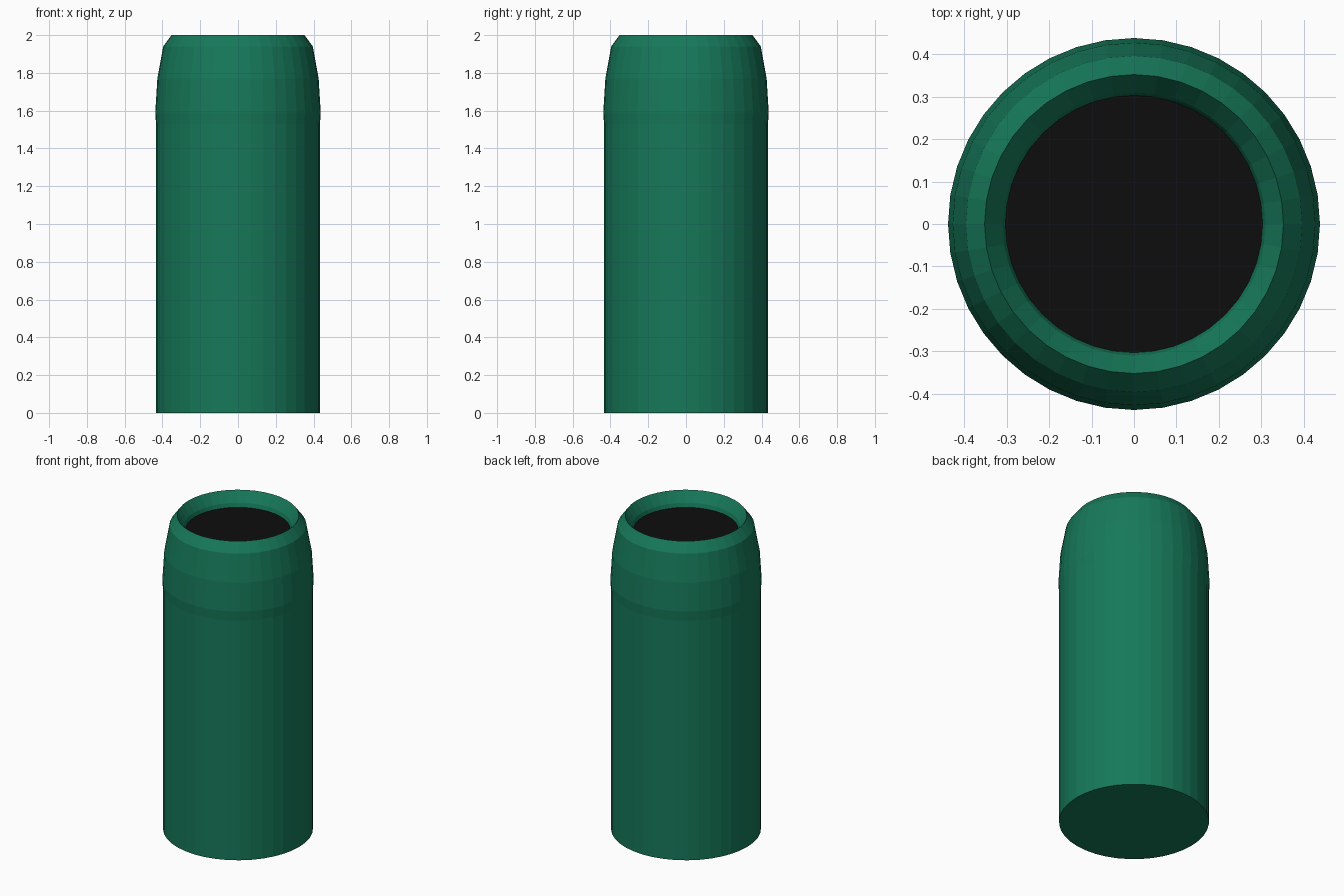
import bpy, bmesh, math

if "Cube" in bpy.data.objects:
    bpy.data.objects.remove(bpy.data.objects["Cube"])

SIDES = 40


def material(name, rgb):
    m = bpy.data.materials.new(name)
    m.diffuse_color = (*rgb, 1)
    m.use_nodes = True
    m.node_tree.nodes["Principled BSDF"].inputs["Base Color"].default_value = m.diffuse_color
    return m


def lathe(name, profile, mat, cap_start=False, cap_end=False):
    """Revolve (radius, z) points about z; points run bottom to top outside."""
    bm = bmesh.new()
    rings = []
    for r, z in profile:
        rings.append([bm.verts.new((r * math.cos(2 * math.pi * i / SIDES),
                                    r * math.sin(2 * math.pi * i / SIDES), z))
                      for i in range(SIDES)])
    for a, b in zip(rings, rings[1:]):
        for i in range(SIDES):
            j = (i + 1) % SIDES
            bm.faces.new((a[i], a[j], b[j], b[i]))
    if cap_start:
        bm.faces.new(rings[0][::-1])
    if cap_end:
        bm.faces.new(rings[-1])
    me = bpy.data.meshes.new(name)
    bm.to_mesh(me)
    bm.free()
    me.materials.append(mat)
    ob = bpy.data.objects.new(name, me)
    bpy.context.collection.objects.link(ob)
    return ob


green = material("green", (0.008, 0.19, 0.10))
black = material("black", (0.004, 0.004, 0.004))

# Straight cylinder, rounded shoulder, and rim sloping into the mouth
lathe("canister_body", [
    (0.434, 0), (0.434, 1.53), (0.438, 1.59), (0.427, 1.77), (0.396, 1.94),
    (0.352, 2.0), (0.31, 1.936), (0.303, 1.91)], green, cap_start=True)

# Dark disc closing the mouth
lathe("mouth_disc", [(0.303, 1.91)], black, cap_end=True)
